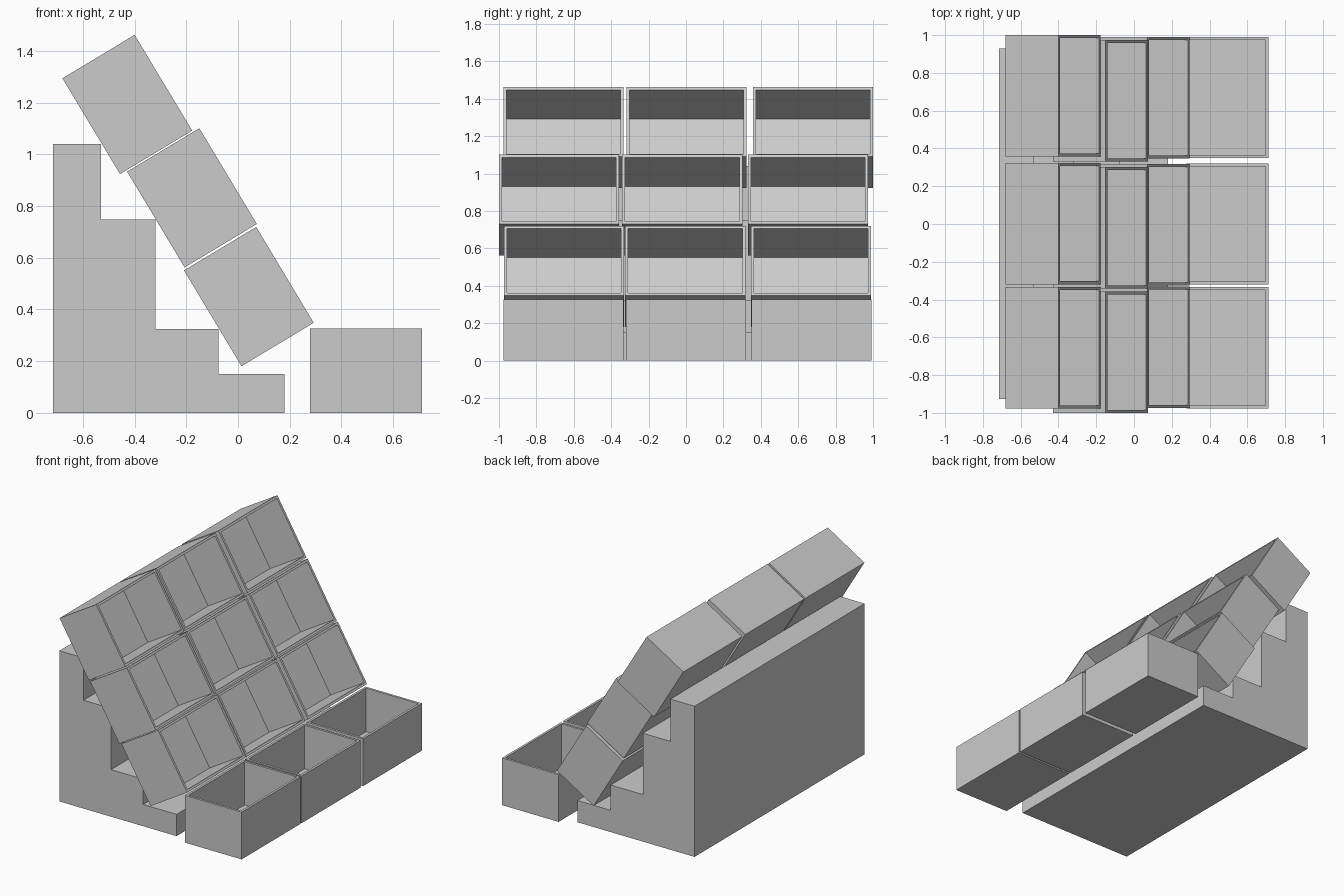
import bpy, bmesh, math

if "Cube" in bpy.data.objects:
    bpy.data.objects.remove(bpy.data.objects["Cube"])

DEPTH, WIDTH, HEIGHT = 0.432, 0.642, 0.326   # outer crate size
WALL, FLOOR = 0.016, 0.025
TILT = math.radians(59)


def finish(name, bm):
    bmesh.ops.recalc_face_normals(bm, faces=bm.faces)
    mesh = bpy.data.meshes.new(name)
    bm.to_mesh(mesh)
    bm.free()
    obj = bpy.data.objects.new(name, mesh)
    bpy.context.collection.objects.link(obj)
    return obj


def crate(name, x, y, z, tilt):
    """Open-topped box whose local origin is its bottom left near corner."""
    bm = bmesh.new()
    bmesh.ops.create_cube(bm, size=1)
    for v in bm.verts:
        v.co = ((v.co.x + 0.5) * DEPTH, (v.co.y + 0.5) * WIDTH, (v.co.z + 0.5) * HEIGHT)
    bm.normal_update()
    top = max(bm.faces, key=lambda f: f.calc_center_median().z)
    # inset the rim, then sink the middle to hollow the crate
    bmesh.ops.inset_region(bm, faces=[top], thickness=WALL, use_even_offset=True)
    cavity = bmesh.ops.extrude_discrete_faces(bm, faces=[top])["faces"][0]
    bmesh.ops.translate(bm, verts=cavity.verts[:], vec=(0, 0, FLOOR - HEIGHT))
    obj = finish(name, bm)
    obj.location = (x, y, z)
    obj.rotation_euler = (0, tilt, 0)


# stepped display stand
profile = [(-0.715, 0), (0.18, 0), (0.18, 0.15), (-0.075, 0.15), (-0.075, 0.325),
           (-0.32, 0.325), (-0.32, 0.748), (-0.53, 0.748), (-0.53, 1.04), (-0.715, 1.04)]
bm = bmesh.new()
side = bm.faces.new([bm.verts.new((x, -0.927, z)) for x, z in profile])
ext = bmesh.ops.extrude_face_region(bm, geom=[side], use_keep_orig=True)["geom"]
bmesh.ops.translate(bm, vec=(0, 1.855, 0),
                    verts=[g for g in ext if isinstance(g, bmesh.types.BMVert)])
finish("stepped_stand", bm)

# rows of crates: name, bottom corner x and z, tilt, y start of each crate
rows = [("ground", 0.279, 0, 0, (-0.976, -0.321, 0.349)),
        ("lower", -0.209, 0.551, TILT, (-0.973, -0.325, 0.347)),
        ("middle", -0.429, 0.933, TILT, (-1.0, -0.341, 0.332)),
        ("upper", -0.679, 1.294, TILT, (-0.976, -0.319, 0.358))]
for row, x, z, tilt, starts in rows:
    for i, y in enumerate(starts, 1):
        crate(f"{row}_crate_{i}", x, y, z, tilt)
